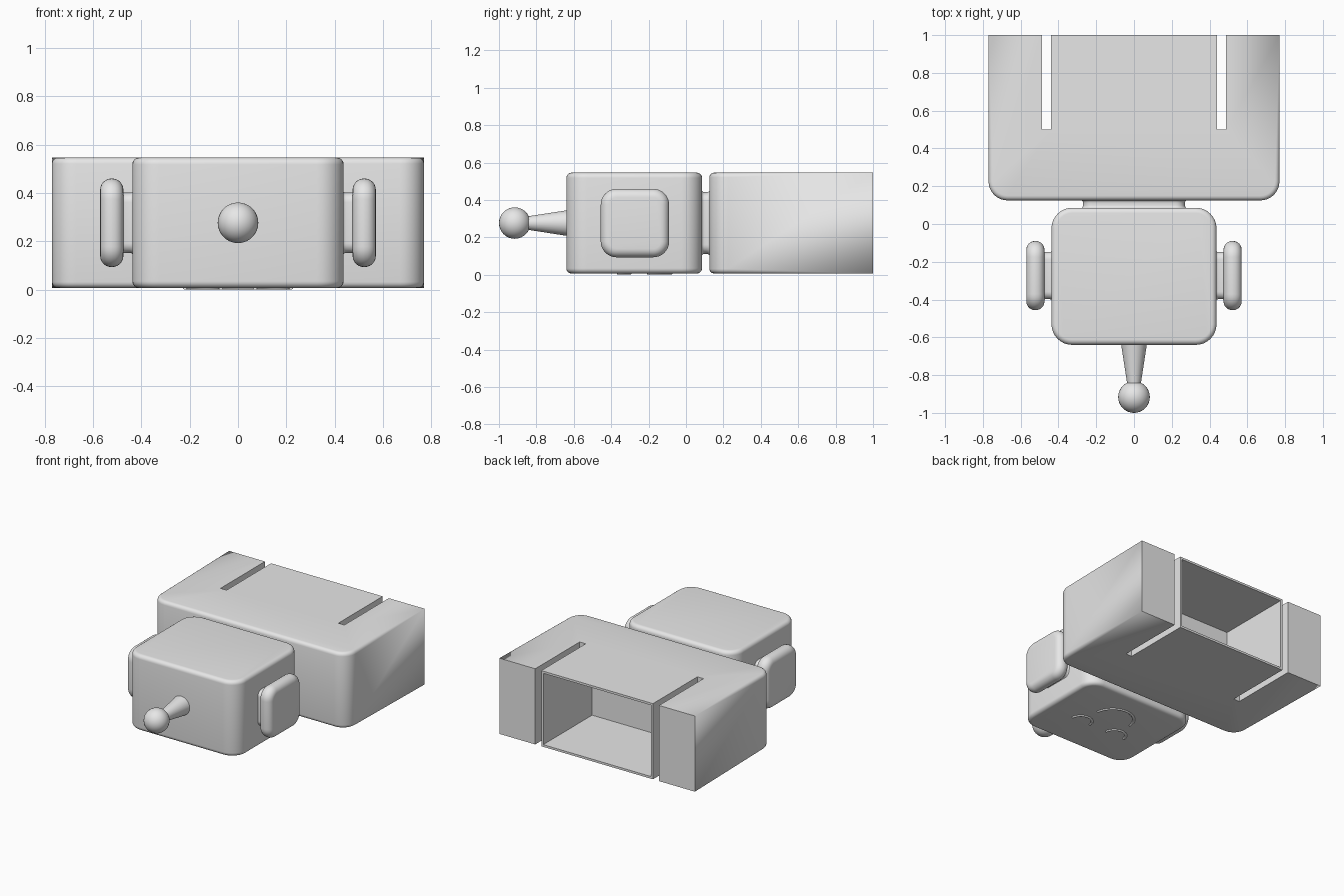
import bpy, bmesh, math
from mathutils import Matrix, Vector

if "Cube" in bpy.data.objects:
    bpy.data.objects.remove(bpy.data.objects["Cube"])

grey = bpy.data.materials.new("plain_grey")
grey.use_nodes = True
grey.diffuse_color = (0.8, 0.8, 0.8, 1)
grey.node_tree.nodes["Principled BSDF"].inputs["Base Color"].default_value = (0.8, 0.8, 0.8, 1)

BASE, TOP = 0.007, 0.546
MID = (BASE + TOP) / 2


def finish(obj):
    obj.data.materials.append(grey)
    bpy.ops.object.select_all(action="DESELECT")
    obj.select_set(True)
    bpy.context.view_layer.objects.active = obj
    bpy.ops.object.shade_smooth_by_angle(angle=math.radians(35))
    return obj


def from_bmesh(name, bm):
    bmesh.ops.recalc_face_normals(bm, faces=bm.faces)
    mesh = bpy.data.meshes.new(name)
    bm.to_mesh(mesh)
    bm.free()
    obj = bpy.data.objects.new(name, mesh)
    bpy.context.collection.objects.link(obj)
    return finish(obj)


def arc(cx, cy, r, start, end, steps=8):
    angles = [math.radians(start + (end - start) * i / steps) for i in range(steps + 1)]
    return [(cx + r * math.cos(a), cy + r * math.sin(a)) for a in angles]


def rounded_rect(w, h, r):
    points = []
    for i, (sx, sy) in enumerate([(1, 1), (-1, 1), (-1, -1), (1, -1)]):
        points += arc(sx * (w - r), sy * (h - r), r, 90 * i, 90 * i + 90)
    return points


def loft(name, w, h, r, profile, location, turn=Matrix()):
    """Stack rounded rectangles; profile gives (height, outward offset)."""
    bm = bmesh.new()
    rings = [[bm.verts.new((x, y, z)) for x, y in rounded_rect(w + o, h + o, r + o)]
             for z, o in profile]
    for low, high in zip(rings, rings[1:]):
        for i in range(len(low)):
            bm.faces.new((low[i - 1], low[i], high[i], high[i - 1]))
    bm.faces.new(rings[0])
    bm.faces.new(rings[-1])
    bm.transform(Matrix.Translation(location) @ turn)
    return from_bmesh(name, bm)


def pillow(depth, b, steps=6):
    """Profile of a slab whose rims are rounded by b."""
    quarter = [math.pi / 2 * i / steps for i in range(steps + 1)]
    low = [(-depth + b - b * math.cos(a), b * math.sin(a) - b) for a in quarter]
    return low + [(-z, o) for z, o in reversed(low)]


def flared(depth, f, steps=4):
    """Profile of a stalk that widens by f where it meets its neighbours."""
    quarter = [math.pi / 2 * i / steps for i in range(steps + 1)]
    low = [(-depth + f - f * math.cos(a), f - f * math.sin(a)) for a in quarter]
    low[0] = (-depth, f)
    return low + [(-z, o) for z, o in reversed(low)]


# Body with two leg slots and a hollow trunk
half, front, slot_in, slot_out, slot_end = 0.77, 0.125, 0.44, 0.488, 0.5
right_half = arc(half - 0.1, front + 0.1, 0.1, 270, 360)
right_half += [(half, 1), (slot_out, 1), (slot_out, slot_end), (slot_in, slot_end), (slot_in, 1)]
outline = right_half + [(-x, y) for x, y in reversed(right_half)]
bm = bmesh.new()
bottom = bm.faces.new([bm.verts.new((x, y, BASE)) for x, y in outline])
lifted = bmesh.ops.extrude_face_region(bm, geom=[bottom], use_keep_orig=True)["geom"]
bmesh.ops.translate(bm, vec=(0, 0, TOP - BASE),
                    verts=[g for g in lifted if isinstance(g, bmesh.types.BMVert)])
bmesh.ops.recalc_face_normals(bm, faces=bm.faces)


def is_outer_rim(edge):
    a, b = (v.co for v in edge.verts)
    mid = (a + b) / 2
    return abs(a.z - b.z) < 0.01 and (abs(mid.x) > half - 0.01 or mid.y < front + 0.1)


bmesh.ops.bevel(bm, geom=[e for e in bm.edges if is_outer_rim(e)], offset=0.025,
                segments=4, profile=0.5, affect="EDGES")
# The rim rounding fades to a sharp corner at the feet
for v in bm.verts:
    if v.co.y > 0.999 and abs(v.co.x) > half - 0.03:
        v.co.x = math.copysign(half, v.co.x)
        if abs(v.co.z - MID) > 0.2:
            v.co.z = TOP if v.co.z > MID else BASE
bmesh.ops.remove_doubles(bm, verts=bm.verts, dist=0.0005)
bm.normal_update()
opening = [f for f in bm.faces if f.calc_center_median().y > 0.99
           and abs(f.calc_center_median().x) < 0.1 and abs(f.normal.y) > 0.9]
bmesh.ops.inset_region(bm, faces=opening, thickness=0.022)
pushed = bmesh.ops.extrude_face_region(bm, geom=opening)["geom"]
bmesh.ops.delete(bm, geom=[f for f in opening if f.is_valid], context="FACES_ONLY")
bmesh.ops.translate(bm, vec=(0, -0.55, 0),
                    verts=[g for g in pushed if isinstance(g, bmesh.types.BMVert)])
from_bmesh("body", bm)

# Head and neck
loft("head", 0.437, 0.363, 0.11, pillow((TOP - BASE) / 2, 0.028), (0, -0.277, MID))
loft("neck", 0.27, 0.165, 0.05, flared(0.022, 0.015), (0, 0.105, MID),
     Matrix.Rotation(-math.pi / 2, 4, "X"))

# Ears on short pegs
for side, label in ((1, "left"), (-1, "right")):
    turn = Matrix.Rotation(side * math.pi / 2, 4, "Y")
    loft(label + "_ear", 0.183, 0.183, 0.085, pillow(0.048, 0.046),
         (side * 0.522, -0.273, MID), turn)
    loft(label + "_ear_peg", 0.125, 0.125, 0.04, flared(0.025, 0.014),
         (side * 0.457, -0.273, MID), turn)

# Antenna
bpy.ops.mesh.primitive_cone_add(vertices=32, radius1=0.07, radius2=0.033, depth=0.24,
                                location=(0, -0.745, MID), rotation=(math.pi / 2, 0, 0))
bpy.context.object.name = "antenna_stem"
finish(bpy.context.object)
bpy.ops.mesh.primitive_uv_sphere_add(segments=32, ring_count=16, radius=0.084,
                                     location=(0, -0.916, MID))
bpy.context.object.name = "antenna_ball"
finish(bpy.context.object)


# Raised face lines on the underside of the head
def face_line(name, x, y, r):
    curve = bpy.data.curves.new(name, "CURVE")
    curve.dimensions = "3D"
    curve.bevel_depth = 0.01
    curve.bevel_resolution = 3
    curve.use_fill_caps = True
    points = arc(x, y, r, 5, 175, 20)
    spline = curve.splines.new("POLY")
    spline.points.add(len(points) - 1)
    for p, (px, py) in zip(spline.points, points):
        p.co = (px, py, 0.01, 1)
    curve.materials.append(grey)
    bpy.context.collection.objects.link(bpy.data.objects.new(name, curve))


face_line("mouth", 0, -0.22, 0.14)
face_line("left_eye", 0.145, -0.375, 0.075)
face_line("right_eye", -0.145, -0.375, 0.075)
